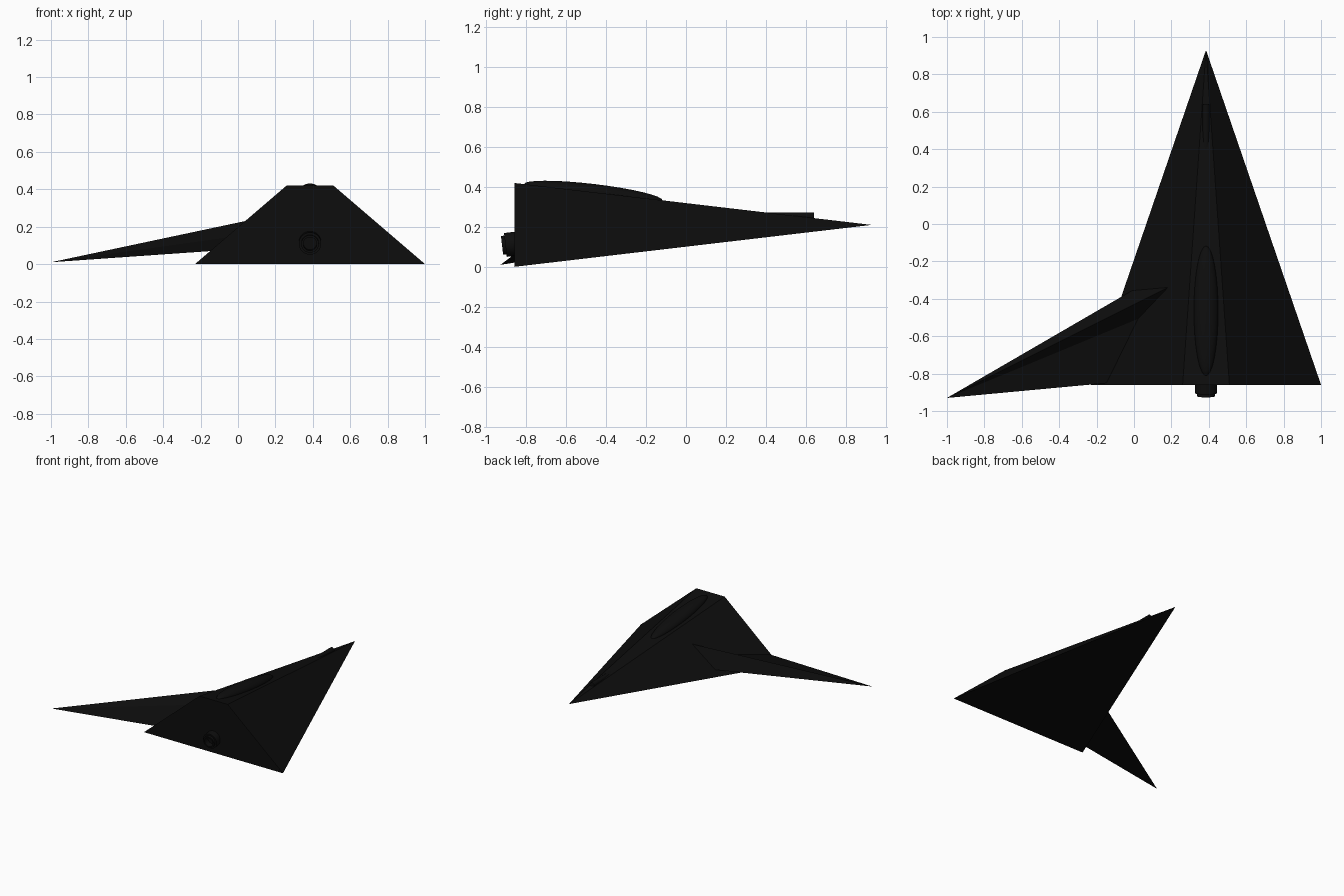
import bpy, bmesh, math
from mathutils import Matrix, Vector

cube = bpy.data.objects.get("Cube")
if cube:
    bpy.data.objects.remove(cube, do_unlink=True)

MID = 0.385      # x of the hull centreline
TAIL = -0.86     # y of the flat tail
PITCH = math.atan(0.21 / 1.79)

black = bpy.data.materials.new("hull black")
black.use_nodes = True
colour = (0.004, 0.004, 0.004, 1)
black.diffuse_color = colour
black.node_tree.nodes["Principled BSDF"].inputs["Base Color"].default_value = colour


def finish(name, bm, smooth=False):
    bmesh.ops.recalc_face_normals(bm, faces=bm.faces)
    mesh = bpy.data.meshes.new(name)
    bm.to_mesh(mesh)
    bm.free()
    obj = bpy.data.objects.new(name, mesh)
    bpy.context.collection.objects.link(obj)
    mesh.materials.append(black)
    if smooth:
        bpy.ops.object.select_all(action='DESELECT')
        obj.select_set(True)
        bpy.context.view_layer.objects.active = obj
        bpy.ops.object.shade_smooth_by_angle(angle=math.radians(35))
    return obj


def spike(name, apex, base):
    """Pyramid from a base outline to a sharp tip."""
    bm = bmesh.new()
    tip = bm.verts.new(apex)
    ring = [bm.verts.new(p) for p in base]
    bm.faces.new(ring)
    for a, b in zip(ring, ring[1:] + ring[:1]):
        bm.faces.new((a, b, tip))
    return finish(name, bm)


def lathe(name, profile, matrix, sides=32):
    """Spin (radius, distance) points around the local z axis."""
    bm = bmesh.new()
    verts = [bm.verts.new((r, 0, d)) for r, d in profile]
    edges = [bm.edges.new(pair) for pair in zip(verts, verts[1:])]
    bmesh.ops.spin(bm, geom=verts + edges, cent=(0, 0, 0), axis=(0, 0, 1),
                   angle=math.tau, steps=sides)
    bmesh.ops.remove_doubles(bm, verts=bm.verts, dist=0.0001)
    bm.transform(matrix)
    return finish(name, bm, True)


# Hull: long wedge with a trapezoid tail
spike("hull", (MID, 0.93, 0.21),
      [(MID + x, TAIL, z) for x, z in
       ((-0.615, 0), (0.615, 0), (0.125, 0.42), (-0.125, 0.42))])

# Single side wing: swept spike whose root is buried in the hull
tip = Vector((-1, -0.93, 0.01))
slopes = ((0.093, 0.07), (0.58, 0.09), (0.5, 0.212), (0.414, 0.14))
spike("right_wing", tip, [tip + 1.3 * Vector((1, y, z)) for y, z in slopes])

# Canopy: long ellipsoid lying along the sloping top
bm = bmesh.new()
bmesh.ops.create_uvsphere(bm, u_segments=32, v_segments=16, radius=1)
bm.transform(Matrix.Translation((MID, -0.465, 0.373))
             @ Matrix.Rotation(-PITCH, 4, 'X')
             @ Matrix.Diagonal((0.065, 0.35, 0.042, 1)))
finish("canopy", bm, True)

# Sensor tube on the nose, level and half buried
lathe("nose_tube", [(0, 0), (0.02, 0), (0.02, 0.28), (0, 0.28)],
      Matrix.Translation((MID, 0.36, 0.252)) @ Matrix.Rotation(-math.pi / 2, 4, 'X'), 16)

# Engine nozzle: stepped ring with a recessed throat
lathe("engine_nozzle",
      [(0, -0.03), (0.06, -0.03), (0.06, 0.045), (0.047, 0.045),
       (0.047, 0.062), (0.036, 0.062), (0.036, 0.02), (0, 0.02)],
      Matrix.Translation((MID, TAIL, 0.115)) @ Matrix.Rotation(math.pi / 2 + PITCH, 4, 'X'))
